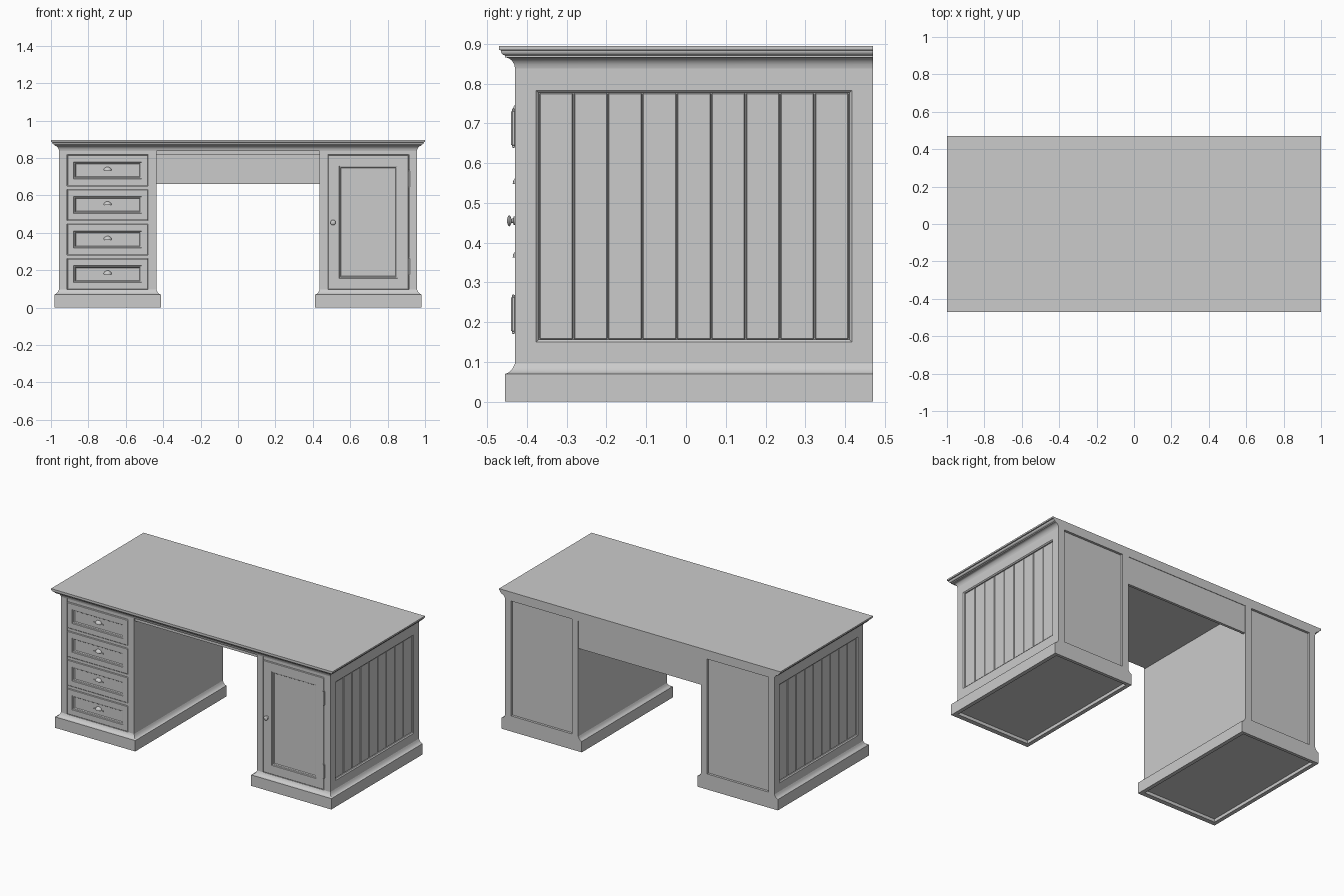
import bpy, bmesh, math
from mathutils import Matrix

if "Cube" in bpy.data.objects:
    bpy.data.objects.remove(bpy.data.objects["Cube"])

BACK, FRONT, IN, OUT = 0.47, -0.43, 0.437, 0.957


def finish(name, bm, smooth=False):
    bmesh.ops.remove_doubles(bm, verts=bm.verts, dist=1e-5)
    bmesh.ops.recalc_face_normals(bm, faces=bm.faces)
    me = bpy.data.meshes.new(name)
    bm.to_mesh(me)
    bm.free()
    ob = bpy.data.objects.new(name, me)
    bpy.context.collection.objects.link(ob)
    if smooth:
        bpy.ops.object.select_all(action='DESELECT')
        ob.select_set(True)
        bpy.context.view_layer.objects.active = ob
        bpy.ops.object.shade_smooth_by_angle(angle=math.radians(30))
    return ob


def loft(bm, rings, axis='z', start=True, end=True):
    """Join rectangles (a0, a1, b0, b1, c) stacked along an axis."""
    place = {'z': lambda a, b, c: (a, b, c), 'y': lambda a, b, c: (a, c, b),
             'x': lambda a, b, c: (c, a, b)}[axis]
    loops = [[bm.verts.new(place(a, b, c)) for a, b in
              ((a0, b0), (a1, b0), (a1, b1), (a0, b1))]
             for a0, a1, b0, b1, c in rings]
    for p, q in zip(loops, loops[1:]):
        for i in range(4):
            j = (i + 1) % 4
            bm.faces.new((p[i], p[j], q[j], q[i]))
    if start:
        bm.faces.new(loops[0])
    if end:
        bm.faces.new(loops[-1])


def box(name, x0, x1, y0, y1, z0, z1):
    bm = bmesh.new()
    loft(bm, [(x0, x1, y0, y1, z0), (x0, x1, y0, y1, z1)])
    return finish(name, bm)


def inset(r, d, c):
    return (r[0] + d, r[1] - d, r[2] + d, r[3] - d, c)


def lathe(name, profile, matrix, seg=20):
    bm = bmesh.new()
    vs = [bm.verts.new((r, 0, h)) for r, h in profile]
    es = [bm.edges.new(e) for e in zip(vs, vs[1:])]
    bmesh.ops.spin(bm, geom=vs + es, cent=(0, 0, 0), axis=(0, 0, 1),
                   angle=2 * math.pi, steps=seg)
    bm.transform(matrix)
    return finish(name, bm, True)


# desk top with cornice on the front and both ends, flush at the back
cornice = [(0, .838), (.002, .848), (.007, .857), (.014, .863), (.023, .866), (.025, .866),
           (.025, .871), (.029, .872), (.034, .876), (.036, .881), (.036, .884),
           (.043, .885), (.043, .895)]
bm = bmesh.new()
loft(bm, [(-OUT - o, OUT + o, FRONT - min(o, .04), BACK, z) for o, z in cornice])
finish("desk_top", bm, True)

# kneehole ceiling and rear modesty panel
box("kneehole_ceiling", -IN, IN, -.42, .455, .818, .836)
box("modesty_panel", -IN, IN, .45, .467, .66, .84)


def pedestal(side, s):
    def span(a, b):
        return (s * a, s * b) if s > 0 else (s * b, s * a)
    x0, x1 = span(IN, OUT)
    z0, z1 = .085, .85
    # carcass with front opening, recessed back and recessed outer side
    bm = bmesh.new()
    ox0, ox1 = span(.48, .914)
    full, hole = (x0, x1, z0, z1), (ox0, ox1, .096, .838)
    loft(bm, [full + (FRONT,), hole + (FRONT,), hole + (FRONT + .03,)], 'y', False)
    hole = (ox0, ox1, .1, .838)
    loft(bm, [full + (BACK,), hole + (BACK,), hole + (BACK - .015,)], 'y', False)
    full, hole = (FRONT, BACK, z0, z1), (-.377, .417, .15, .783)
    loft(bm, [full + (s * OUT,), hole + (s * OUT,), inset(hole, .006, s * (OUT - .006)),
              inset(hole, .006, s * (OUT - .018))], 'x', False)
    loft(bm, [full + (s * IN,)], 'x', False)
    for z in (z0, z1):
        loft(bm, [(x0, x1, FRONT, BACK, z)], 'z', False)
    finish(side + "_carcass", bm)

    # plinth with cove and hollow underside
    bm = bmesh.new()
    rings = [(x0, x1, FRONT + .005, BACK - .02, .02), (x0, x1, FRONT + .005, BACK - .02, 0)]
    for o, z in ((.025, 0), (.025, .07), (.021, .071), (.014, .075), (.007, .082),
                 (.003, .09), (0, .1)):
        rings.append((x0 - o, x1 + o, FRONT - o, BACK, z if o else .096))
    loft(bm, rings)
    finish(side + "_plinth", bm, True)

    # vertical side planks
    w = .78 / 9
    for i in range(9):
        y = -.37 + i * w
        a, b = span(OUT - .02, OUT - .009)
        ob = box(f"{side}_plank_{i + 1}", a, b, y + .001, y + w - .001, .157, .776)
        mod = ob.modifiers.new("bevel", 'BEVEL')
        mod.width, mod.segments = .0025, 1

    # rail above the fronts
    box(side + "_top_rail", ox0, ox1, FRONT + .005, FRONT + .03, .818, .838)
    return ox0, ox1


def panel_front(name, x0, x1, z0, z1, border_x, border_z):
    """Drawer or door front with moulded, sunken panel."""
    r = (x0, x1, z0, z1)
    p = (x0 + border_x, x1 - border_x, z0 + border_z, z1 - border_z)
    bm = bmesh.new()
    loft(bm, [r + (FRONT + .028,), r + (FRONT + .002,), inset(r, .002, FRONT),
              p + (FRONT,), inset(p, .002, FRONT + .004), inset(p, .008, FRONT + .006),
              inset(p, .012, FRONT + .012)], 'y')
    finish(name, bm)


# drawer pedestal
dx0, dx1 = pedestal("left", -1)
for i in range(4):
    z = .098 + i * .1847
    panel_front(f"drawer_{i + 1}", dx0 + .002, dx1 - .002, z, z + .163, .033, .036)
    if i < 3:
        box(f"drawer_rail_{i + 1}", dx0, dx1, FRONT + .004, FRONT + .03, z + .165, z + .1825)
    # cup pull: half dome with a thin flared brim
    cx, cz = (dx0 + dx1) / 2, z + .08
    bm = bmesh.new()
    bmesh.ops.create_uvsphere(bm, u_segments=20, v_segments=12, radius=1)
    cut = bmesh.ops.bisect_plane(bm, geom=bm.verts[:] + bm.edges[:] + bm.faces[:], dist=1e-5,
                                 plane_co=(0, 0, 0), plane_no=(0, 0, 1), clear_inner=True)
    rim = [e for e in cut['geom_cut'] if isinstance(e, bmesh.types.BMEdge)]
    if rim:
        bmesh.ops.edgeloop_fill(bm, edges=rim)
    bm.transform(Matrix.Translation((cx, FRONT + .013, cz)) @ Matrix.Diagonal((.022, .019, .02, 1)))
    finish(f"cup_pull_{i + 1}", bm, True)
    box(f"pull_brim_{i + 1}", cx - .034, cx + .034, FRONT + .006, FRONT + .013, cz - .003, cz + .003)

# door pedestal
dx0, dx1 = pedestal("right", 1)
panel_front("door", dx0 + .002, dx1 - .002, .098, .816, .058, .058)

# door knob
lathe("door_knob", [(0, 0), (.011, 0), (.011, .003), (.006, .005), (.005, .009), (.012, .012),
                    (.014, .015), (.011, .018), (.005, .02), (0, .02)],
      Matrix.Translation((.508, FRONT, .455)) @ Matrix.Rotation(math.pi / 2, 4, 'X'))

# door hinges
for name, z in (("lower", .22), ("upper", .688)):
    lathe(name + "_hinge", [(0, -.05), (.004, -.048), (.003, -.043), (.006, -.042), (.006, .042),
                            (.003, .043), (.004, .048), (0, .05)],
          Matrix.Translation((dx1, FRONT - .004, z)), 12)
